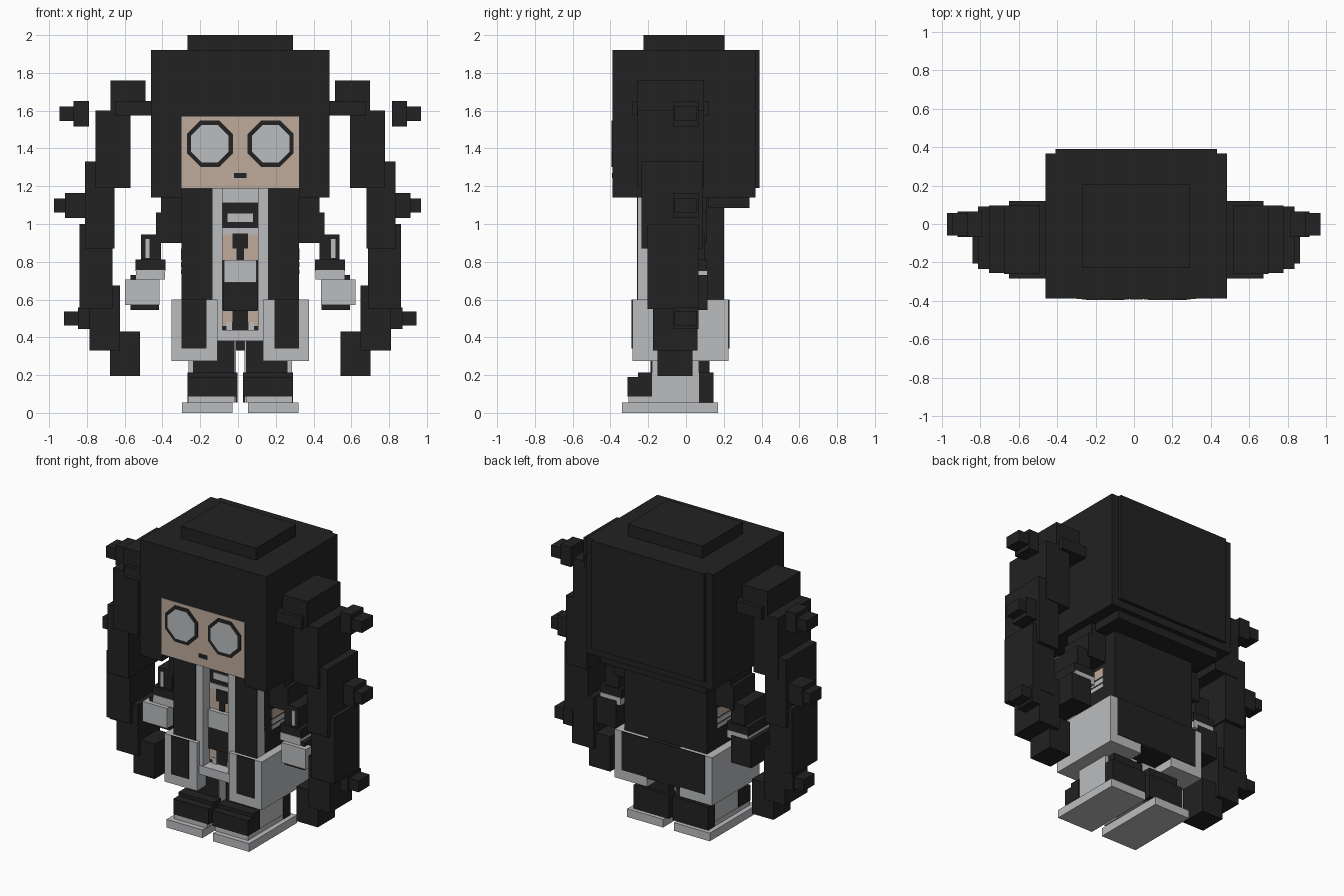
import bpy, bmesh, math
from mathutils import Matrix

if "Cube" in bpy.data.objects:
    bpy.data.objects.remove(bpy.data.objects["Cube"], do_unlink=True)

C = 0.012  # the plane of symmetry


def material(name, rgb):
    m = bpy.data.materials.new(name)
    m.use_nodes = True
    m.diffuse_color = (*rgb, 1)
    m.node_tree.nodes["Principled BSDF"].inputs["Base Color"].default_value = (*rgb, 1)
    return m


DARK = material("charcoal", (0.016, 0.016, 0.016))
GREY = material("light grey", (0.50, 0.505, 0.52))
SKIN = material("skin", (0.52, 0.40, 0.325))


def finish(name, bm, mat):
    me = bpy.data.meshes.new(name)
    bm.to_mesh(me)
    bm.free()
    me.materials.append(mat)
    ob = bpy.data.objects.new(name, me)
    bpy.context.collection.objects.link(ob)
    return ob


def box(name, mat, u, y, z):
    """Box from (min, max) ranges; u is measured from the symmetry plane."""
    bm = bmesh.new()
    size = Matrix.Diagonal((u[1] - u[0], y[1] - y[0], z[1] - z[0], 1))
    mid = Matrix.Translation((C + sum(u) / 2, sum(y) / 2, sum(z) / 2))
    bmesh.ops.create_cube(bm, size=1, matrix=mid @ size)
    return finish(name, bm, mat)


def pair(name, mat, u, y, z):
    box("left_" + name, mat, u, y, z)
    box("right_" + name, mat, (-u[1], -u[0]), y, z)


def mid(name, mat, half, y, z):
    box(name, mat, (-half, half), y, z)


# Head and hair
mid("head", DARK, 0.473, (-0.388, 0.368), (1.19, 1.92))
mid("hair_back", DARK, 0.42, (0.36, 0.39), (1.19, 1.92))
mid("hair_top", DARK, 0.28, (-0.225, 0.205), (1.91, 2.0))
pair("hair_lock", DARK, (0.31, 0.473), (-0.388, 0.368), (1.14, 1.2))
mid("hair_nape", DARK, 0.42, (0.1, 0.368), (1.14, 1.2))
mid("hair_nape_lower", DARK, 0.395, (0.12, 0.335), (1.085, 1.15))

# Face
mid("face", SKIN, 0.311, (-0.39, -0.383), (1.188, 1.57))
mid("mouth", DARK, 0.034, (-0.393, -0.388), (1.243, 1.27))


def octagon(name, mat, u, apothem, y):
    bm = bmesh.new()
    r = apothem / math.cos(math.pi / 8)
    m = (Matrix.Translation((C + u, y, 1.425)) @ Matrix.Rotation(math.pi / 2, 4, 'X')
         @ Matrix.Rotation(math.pi / 8, 4, 'Z'))
    bmesh.ops.create_cone(bm, cap_ends=True, segments=8, radius1=r, radius2=r,
                          depth=0.005, matrix=m)
    finish(name, bm, mat)


for side, s in (("left", 1), ("right", -1)):
    octagon(side + "_eye_rim", DARK, s * 0.161, 0.122, -0.391)
    octagon(side + "_eye", GREY, s * 0.161, 0.1, -0.393)

# Torso and shirt details inside the open coat
mid("torso", DARK, 0.309, (-0.18, 0.2), (0.38, 1.19))
mid("collar", GREY, 0.097, (-0.2, -0.17), (1.11, 1.19))
mid("chest_badge", GREY, 0.067, (-0.187, -0.18), (1.01, 1.055))
mid("chest_band", GREY, 0.097, (-0.187, -0.18), (0.945, 0.98))
mid("waist_skin", SKIN, 0.097, (-0.187, -0.18), (0.81, 0.945))
mid("waist_tie", DARK, 0.042, (-0.192, -0.18), (0.87, 0.95))
mid("waist_tie_tail", DARK, 0.02, (-0.192, -0.18), (0.81, 0.87))
mid("belt", GREY, 0.085, (-0.215, -0.17), (0.69, 0.81))
mid("shorts", DARK, 0.092, (-0.2, -0.17), (0.54, 0.7))
pair("thigh_skin", SKIN, (0.04, 0.11), (-0.187, -0.17), (0.46, 0.545))
pair("thigh_band", GREY, (0.04, 0.075), (-0.19, -0.17), (0.44, 0.48))
mid("hip_trim", GREY, 0.122, (-0.26, -0.17), (0.38, 0.44))

# Coat front with lapels, and stripes on its flanks
pair("lapel", GREY, (0.094, 0.309), (-0.256, -0.175), (0.44, 1.189))
pair("coat_front", DARK, (0.148, 0.311), (-0.26, -0.254), (0.59, 1.189))
for i, (m, z) in enumerate(((SKIN, (0.81, 0.87)), (GREY, (0.77, 0.80)), (GREY, (0.735, 0.76)))):
    pair("flank_stripe_%d" % (i + 1), m, (0.305, 0.313), (-0.1, 0.092), z)

# Coat skirt
pair("skirt", GREY, (0.12, 0.364), (-0.284, 0.226), (0.275, 0.6))
pair("skirt_front", DARK, (0.18, 0.311), (-0.288, -0.28), (0.34, 0.601))
mid("skirt_back", DARK, 0.311, (0.222, 0.23), (0.34, 0.601))
mid("skirt_seat", DARK, 0.125, (-0.15, 0.226), (0.33, 0.6))

# Legs and shoes
pair("sole", GREY, (0.04, 0.309), (-0.34, 0.17), (0.0, 0.055))
pair("shoe_welt", GREY, (0.03, 0.276), (-0.305, 0.1), (0.055, 0.086))
pair("shoe_toe", DARK, (0.014, 0.279), (-0.31, -0.18), (0.086, 0.19))
pair("shoe_tongue", DARK, (0.014, 0.279), (-0.255, -0.18), (0.19, 0.215))
pair("leg", GREY, (0.022, 0.274), (-0.181, 0.07), (0.055, 0.38))
pair("leg_front", DARK, (0.03, 0.25), (-0.188, -0.18), (0.2, 0.38))
pair("shoe_heel", DARK, (0.014, 0.279), (0.07, 0.145), (0.056, 0.215))
pair("calf", DARK, (0.03, 0.25), (0.07, 0.125), (0.2, 0.275))

# Arms and hands
pair("shoulder", DARK, (0.30, 0.42), (-0.12, 0.11), (1.05, 1.15))
pair("upper_arm", DARK, (0.30, 0.445), (-0.12, 0.11), (0.9, 1.06))
pair("forearm", DARK, (0.42, 0.525), (-0.12, 0.1), (0.81, 0.945))
pair("forearm_stripe", GREY, (0.48, 0.503), (-0.126, -0.118), (0.82, 0.92))
pair("cuff", DARK, (0.395, 0.555), (-0.135, 0.11), (0.75, 0.812))
pair("wrist_band", GREY, (0.398, 0.552), (-0.138, 0.113), (0.705, 0.757))
pair("hand", DARK, (0.43, 0.58), (-0.135, 0.115), (0.545, 0.73))
pair("hand_front", GREY, (0.428, 0.61), (-0.165, -0.1), (0.57, 0.705))

# Long hair tails: outer range, depth range, height range
tail = [
    ("tail_tie", (0.46, 0.662), (-0.284, 0.12), (1.575, 1.652)),
    ("tail_1", (0.502, 0.687), (-0.26, 0.095), (1.58, 1.76)),
    ("tail_2", (0.582, 0.767), (-0.256, 0.095), (1.19, 1.6)),
    ("tail_3", (0.667, 0.823), (-0.235, 0.09), (0.87, 1.33)),
    ("tail_4", (0.677, 0.852), (-0.205, 0.065), (0.55, 1.0)),
    ("tail_5", (0.637, 0.797), (-0.175, 0.062), (0.33, 0.675)),
    ("tail_6", (0.53, 0.69), (-0.15, 0.035), (0.195, 0.43)),
]
for name, u, y, z in tail:
    pair(name, DARK, u, y, z)

# Spikes on the tails
for i, (u0, u1, u2, z, up) in enumerate(((0.802, 0.882, 0.957, 1.583, 0.067),
                                         (0.802, 0.902, 0.958, 1.098, 0.067),
                                         (0.79, 0.86, 0.932, 0.5, 0.057))):
    for side, s in (("left", 1), ("right", -1)):
        d = 0.027 if i == 1 and s < 0 else 0
        for part, a, b, h in (("base", u0, u1 + d, up), ("tip", u1 + d - 0.005, u2 + d, 0.038)):
            box("%s_spike_%s_%d" % (side, part, i + 1), DARK, sorted((s * a, s * b)),
                (-0.068, 0.066) if part == "base" else (-0.06, 0.058), (z - h, z + h))
